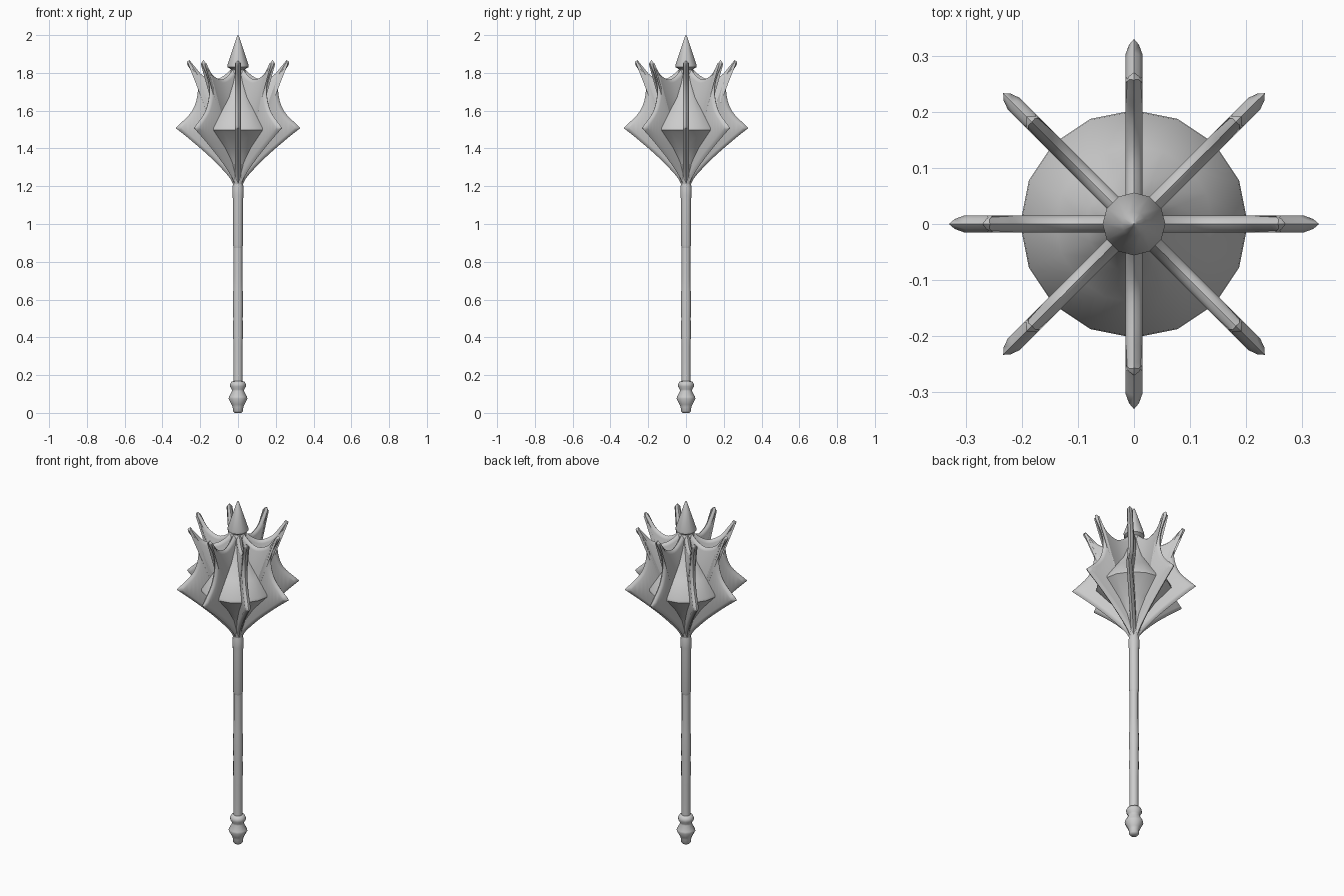
import bpy, bmesh, math
from mathutils import Vector

if "Cube" in bpy.data.objects:
    bpy.data.objects.remove(bpy.data.objects["Cube"], do_unlink=True)

steel = bpy.data.materials.new("grey_steel")
steel.use_nodes = True
GREY = (0.6, 0.6, 0.6, 1)
steel.diffuse_color = GREY
steel.node_tree.nodes["Principled BSDF"].inputs["Base Color"].default_value = GREY


def finish(bm, name, angle):
    bmesh.ops.recalc_face_normals(bm, faces=bm.faces)
    mesh = bpy.data.meshes.new(name)
    bm.to_mesh(mesh)
    bm.free()
    mesh.materials.append(steel)
    obj = bpy.data.objects.new(name, mesh)
    bpy.context.collection.objects.link(obj)
    bpy.ops.object.select_all(action='DESELECT')
    bpy.context.view_layer.objects.active = obj
    obj.select_set(True)
    bpy.ops.object.shade_smooth_by_angle(angle=math.radians(angle))
    return obj


def lathe(name, profile, sides, angle=40):
    """Revolve (radius, height) points around the z axis, capping both ends."""
    bm = bmesh.new()
    rings = []
    for r, z in profile:
        rings.append([bm.verts.new((r * math.cos(math.tau * i / sides),
                                    r * math.sin(math.tau * i / sides), z))
                      for i in range(sides)])
    for low, high in zip(rings, rings[1:]):
        for i in range(sides):
            j = (i + 1) % sides
            bm.faces.new((low[i], low[j], high[j], high[i]))
    bm.faces.new(rings[0][::-1])
    bm.faces.new(rings[-1])
    return finish(bm, name, angle)


def curve(points, steps=4):
    """Smooth run of points through the given ones."""
    pts = [Vector(p) for p in points]
    pts = [2 * pts[0] - pts[1]] + pts + [2 * pts[-1] - pts[-2]]
    out = []
    for a, b, c, d in zip(pts, pts[1:], pts[2:], pts[3:]):
        for s in range(steps):
            t = s / steps
            out.append(0.5 * (2 * b + (c - a) * t + (2 * a - 5 * b + 4 * c - d) * t * t
                              + (3 * b - a - 3 * c + d) * t ** 3))
    return out + [pts[-2]]


def inset(outline, amount):
    """Move a counter-clockwise outline inwards with limited mitres."""
    out = []
    for i, p in enumerate(outline):
        d1 = (p - outline[i - 1]).normalized()
        d2 = (outline[(i + 1) % len(outline)] - p).normalized()
        n1, n2 = Vector((-d1.y, d1.x)), Vector((-d2.y, d2.x))
        mid = (n1 + n2).normalized()
        out.append(p + mid * amount / max(mid.dot(n1), 0.5))
    return out


# Shaft, grip and pommel
lathe("pommel", [(0.018, 0), (0.027, 0.01), (0.028, 0.03), (0.034, 0.045), (0.05, 0.075),
                 (0.048, 0.085), (0.032, 0.115), (0.033, 0.125), (0.042, 0.14),
                 (0.042, 0.152), (0.035, 0.165), (0.02, 0.17)], 12, 60)
lathe("grip", [(0.024, 0.16), (0.024, 0.35), (0.026, 0.42), (0.025, 0.5), (0.027, 0.58),
               (0.025, 0.65), (0.023, 0.72), (0.023, 0.88)], 12)
lathe("shaft", [(0.022, 0.87), (0.027, 0.89), (0.027, 1.13), (0.029, 1.15),
                (0.03, 1.19), (0.025, 1.22)], 12)

# Flared core between the blades
lathe("core", [(0.024, 1.2), (0.035, 1.25), (0.06, 1.325), (0.115, 1.405), (0.192, 1.487),
               (0.203, 1.497), (0.201, 1.51), (0.14, 1.595), (0.085, 1.67),
               (0.055, 1.74), (0.037, 1.8), (0.037, 1.82)], 16, 45)

# Spike on top
lathe("top_spike", [(0.03, 1.79), (0.042, 1.795), (0.042, 1.81), (0.034, 1.817),
                    (0.055, 1.83), (0.056, 1.842), (0.022, 1.945), (0.006, 1.993),
                    (0.001, 2)], 12, 50)

# Blade outline: lower edge to the point, up to the horn, then back to the neck
lower = curve([(0.005, 1.185), (0.022, 1.205), (0.053, 1.256), (0.143, 1.35),
               (0.249, 1.443), (0.33, 1.508)])
outer = curve([(0.33, 1.508), (0.242, 1.6), (0.213, 1.70), (0.228, 1.775),
               (0.27, 1.848), (0.257, 1.868)])
upper = curve([(0.257, 1.868), (0.226, 1.83), (0.185, 1.785), (0.125, 1.765),
               (0.075, 1.785), (0.03, 1.825), (0.005, 1.83)])
outline = lower + outer[1:] + upper[1:]
layers = [(0.018, -0.015), (0.007, -0.009), (0, 0), (0.007, 0.009), (0.018, 0.015)]

for k in range(8):
    bm = bmesh.new()
    rings = [[bm.verts.new((p.x, y, p.y)) for p in inset(outline, amount)]
             for amount, y in layers]
    count = len(outline)
    for a, b in zip(rings, rings[1:]):
        for i in range(count):
            j = (i + 1) % count
            bm.faces.new((a[i], a[j], b[j], b[i]))
    bm.faces.new(rings[0])
    bm.faces.new(rings[-1][::-1])
    blade = finish(bm, f"blade_{k + 1}", 50)
    blade.rotation_euler.z = math.tau * k / 8
